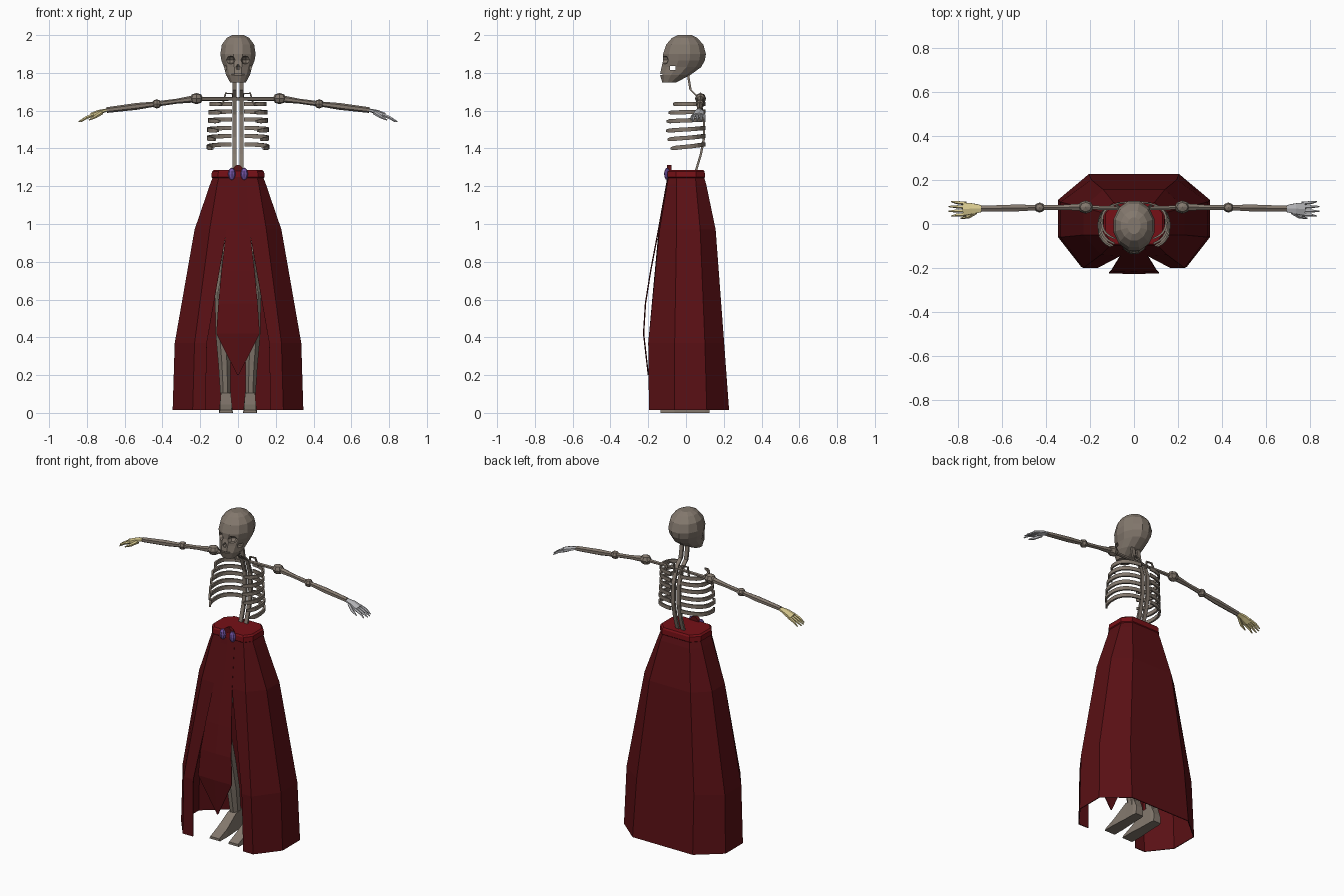
import bpy, bmesh, math
from mathutils import Vector, Matrix

if "Cube" in bpy.data.objects:
    bpy.data.objects.remove(bpy.data.objects["Cube"], do_unlink=True)


def material(name, r, g, b):
    m = bpy.data.materials.new(name)
    m.use_nodes = True
    m.diffuse_color = (r, g, b, 1)
    m.node_tree.nodes["Principled BSDF"].inputs["Base Color"].default_value = (r, g, b, 1)
    return m


bone = material("bone", 0.23, 0.19, 0.155)
cloth = material("dark red cloth", 0.1, 0.005, 0.007)
sash = material("bright red sash", 0.18, 0.005, 0.008)
pale = material("pale grey", 0.48, 0.48, 0.5)
ivory = material("ivory yellow", 0.68, 0.58, 0.27)
violet = material("violet", 0.17, 0.09, 0.38)


def add(name, bm, mat):
    bmesh.ops.recalc_face_normals(bm, faces=bm.faces)
    me = bpy.data.meshes.new(name)
    bm.to_mesh(me)
    bm.free()
    me.materials.append(mat)
    ob = bpy.data.objects.new(name, me)
    bpy.context.collection.objects.link(ob)
    return ob


def loft(name, rings, mat, closed=True, caps=True):
    """Skin a list of equal-length point rings."""
    bm = bmesh.new()
    rows = [[bm.verts.new(p) for p in r] for r in rings]
    n = len(rows[0])
    for a, b in zip(rows, rows[1:]):
        for i in range(n if closed else n - 1):
            j = (i + 1) % n
            bm.faces.new((a[i], a[j], b[j], b[i]))
    if caps:
        bm.faces.new(rows[0])
        bm.faces.new(rows[-1])
    return add(name, bm, mat)


def oval(x, y, z, rx, ry, n=8):
    turns = [2 * math.pi * (i + 0.5) / n for i in range(n)]
    return [(x + rx * math.cos(t), y + ry * math.sin(t), z) for t in turns]


def tube(name, path, radii, mat, n=6, flat=1.0):
    """Tapered tube along a path; flat squeezes it in one direction."""
    pts = [Vector(p) for p in path]
    rings = []
    for i, p in enumerate(pts):
        d = (pts[min(i + 1, len(pts) - 1)] - pts[max(i - 1, 0)]).normalized()
        ref = Vector((0, 1, 0)) if abs(d.y) < 0.7 else Vector((0, 0, 1))
        u = (ref - d * ref.dot(d)).normalized()
        v = d.cross(u)
        rings.append([p + radii[i] * (u * math.cos(t) + v * flat * math.sin(t))
                      for t in (2 * math.pi * (k + 0.5) / n for k in range(n))])
    return loft(name, rings, mat)


def ball(name, loc, scale, mat, u=8, v=4):
    bm = bmesh.new()
    bmesh.ops.create_uvsphere(bm, u_segments=u, v_segments=v, radius=1,
                              matrix=Matrix.LocRotScale(Vector(loc), None, Vector(scale)))
    return add(name, bm, mat)


def box(name, loc, size, mat):
    bm = bmesh.new()
    bmesh.ops.create_cube(bm, size=1, matrix=Matrix.LocRotScale(Vector(loc), None, Vector(size)))
    return add(name, bm, mat)


def thicken(ob, t):
    m = ob.modifiers.new("thickness", "SOLIDIFY")
    m.thickness = t


# Skull: stacked rings of height, half width, front and back
shape = [(2.0, .03, -.045, .03), (1.985, .06, -.075, .06), (1.95, .086, -.105, .092),
         (1.90, .094, -.122, .106), (1.865, .088, -.122, .1), (1.83, .074, -.13, .08),
         (1.79, .064, -.138, .025), (1.75, .042, -.126, -.05)]
skull = loft("skull", [oval(0, (f + b) / 2, z, w * 1.03, (b - f) / 2 * 1.03, 12)
                       for z, w, f, b in shape], bone)
# Eye sockets, nose opening, mouth slit and cheek gap are carved out
cutters = [ball("socket_cutter", (s * .042, -.125, 1.868), (.028, .045, .024), bone) for s in (1, -1)]
cutters.append(ball("nose_cutter", (0, -.14, 1.832), (.013, .025, .018), bone, 6))
cutters.append(box("mouth_cutter", (0, -.14, 1.792), (.07, .03, .006), bone))
cutters.append(box("cheek_cutter", (0, -.07, 1.825), (.3, .03, .022), bone))
for c in cutters:
    m = skull.modifiers.new("carve", "BOOLEAN")
    m.operation, m.object, m.solver = "DIFFERENCE", c, "EXACT"
carved = bpy.data.meshes.new_from_object(skull.evaluated_get(bpy.context.evaluated_depsgraph_get()))
skull.modifiers.clear()
skull.data = carved
for c in cutters:
    bpy.data.objects.remove(c, do_unlink=True)

# Spine: two flat bands
spine = [(.015, 1.8), (.03, 1.71), (.07, 1.67), (.1, 1.58), (.102, 1.46), (.085, 1.37), (.055, 1.27)]
for s in (1, -1):
    loft("spine_band", [[(s * .007, y, z), (s * .03, y, z), (s * .03, y - .012, z), (s * .007, y - .012, z)]
                        for y, z in spine], bone)
box("pelvis", (0, .03, 1.16), (.16, .08, .1), bone)

# Ribs: height, half width, front depth, sweep angle
ribs = [(1.635, .152, -.08, 2.6), (1.592, .156, -.105, 2.6), (1.548, .16, -.118, 2.55),
        (1.5, .164, -.124, 2.5), (1.455, .166, -.126, 2.35), (1.408, .166, -.12, 2.2)]


def rib(s, z, w, front, sweep):
    rings = []
    mid, depth = (.104 + front) / 2, (.104 - front) / 2
    drop = (1.64 - z) * .06
    for k in range(11):
        t = .15 + (sweep - .15) * k / 10
        sx, cy = math.sin(t), math.cos(t)
        x, y = w * abs(sx) ** .8, math.copysign(abs(cy) ** .8, cy) * depth
        zz = z + drop * cy
        h = .011 if k < 10 else .006
        rings.append([(s * x * f, mid + y * f, zz + e)
                      for f, e in ((1, h), (1, -h), (.93, -h), (.93, h))])
    loft("rib", rings, bone)


for s in (1, -1):
    for r in ribs:
        rib(s, *r)

    # Shoulder girdle
    tube("collar_bone", [(0, .07, 1.662), (s * .2, .075, 1.662)], [.009, .011], bone)
    tube("shoulder_blade", [(s * .02, .085, 1.64), (s * .03, .075, 1.69), (s * .065, .075, 1.692),
                            (s * .08, .085, 1.64)], [.006] * 4, bone, 4)

    # Arm with joints
    shoulder, elbow, wrist = [Vector(p) for p in
                              ((s * .22, .077, 1.664), (s * .43, .075, 1.636), (s * .695, .07, 1.603))]
    ball("shoulder_joint", shoulder, (.036, .03, .03), bone, 8, 4)
    ball("elbow_joint", elbow, (.025, .023, .025), bone, 8, 4)
    tube("upper_arm", [shoulder, shoulder.lerp(elbow, .5), elbow], [.02, .013, .014], bone)
    tube("forearm", [elbow, elbow.lerp(wrist, .4), wrist], [.013, .018, .015], bone)

    # Hand, one pale and one ivory
    skin = pale if s > 0 else ivory
    tube("palm", [wrist, (s * .735, .07, 1.592), (s * .775, .068, 1.574)], [.018, .028, .034], skin, 6, .45)
    for k in range(4):
        y = .094 - k * .017
        tip = .832 + (.012 if k in (1, 2) else 0)
        tube("finger", [(s * .765, y, 1.578), (s * .805, y + .004 - k * .002, 1.562),
                        (s * tip, y + .008 - k * .005, 1.541)], [.009, .008, .003], skin, 5)
    tube("thumb", [(s * .72, .055, 1.59), (s * .755, .033, 1.568), (s * .79, .026, 1.55)],
         [.011, .009, .003], skin, 5)

    # Leg: height, centre x, centre y, half width, half depth
    leg = [(1.14, .06, .03, .03, .035), (.95, .062, .02, .022, .03), (.7, .084, .01, .024, .03),
           (.64, .092, .01, .033, .042), (.58, .092, .012, .03, .036), (.42, .083, .03, .036, .046),
           (.25, .071, .055, .033, .042), (.07, .066, .075, .026, .036)]
    loft("leg", [oval(s * x, y, z, w * 1.06, d * 1.06) for z, x, y, w, d in leg], bone)
    # Wedge foot: y, half width, height
    foot = [(.125, .026, .05), (.1, .03, .11), (.035, .031, .105), (-.06, .037, .045), (-.135, .036, .014)]
    loft("foot", [[(s * .064 - w, y, 0), (s * .064 + w, y, 0),
                   (s * .064 + w * .85, y, h), (s * .064 - w * .85, y, h)] for y, w, h in foot], bone)

    # Violet tassel on the sash
    ball("sash_gem", (s * .033, -.1, 1.265), (.02, .016, .033), violet, 8, 6)

# Skirt: half outlines from the front slit round to the back, per height
levels = [(1.25, [(.04, -.095), (.1, -.093), (.133, -.05), (.133, .05), (.09, .095)]),
          (1.21, [(.045, -.102), (.11, -.1), (.148, -.05), (.148, .053), (.1, .107)]),
          (.97, [(.06, -.145), (.15, -.14), (.23, -.05), (.23, .075), (.14, .157)]),
          (.37, [(.165, -.2), (.23, -.2), (.335, -.06), (.335, .1), (.195, .202)]),
          (.015, [(.172, -.195), (.24, -.196), (.346, -.06), (.346, .11), (.205, .228)])]
skirt = loft("skirt", [[(x, y, z) for x, y in half] + [(-x, y, z) for x, y in reversed(half)]
                       for z, half in levels], cloth, closed=False, caps=False)
thicken(skirt, .005)

# Front flap hanging between the slits, ending in a point
flap = [(1.25, .042, -.096), (1.21, .047, -.103), (.97, .062, -.146), (.75, .088, -.188),
        (.58, .104, -.215), (.42, .115, -.225), (.2, .004, -.2)]
thicken(loft("front_flap", [[(-w, y, z), (0, y - .003, z), (w, y, z)] for z, w, y in flap],
             cloth, closed=False, caps=False), .004)

# Sash band with a closed top and a small front peak
waist = levels[0][1][1:]
outline = [(x, y) for x, y in waist] + [(-x, y) for x, y in reversed(waist)]
loft("sash", [[(x * f, y * f, z) for x, y in outline]
              for z, f in ((1.242, 1.0), (1.248, 1.06), (1.277, 1.04), (1.286, .97))], sash)
loft("sash_peak", [[(-w, -.1, z), (w, -.1, z), (w, -.078, z), (-w, -.078, z)]
                   for z, w in ((1.28, .035), (1.298, .025), (1.312, .008))], cloth)
